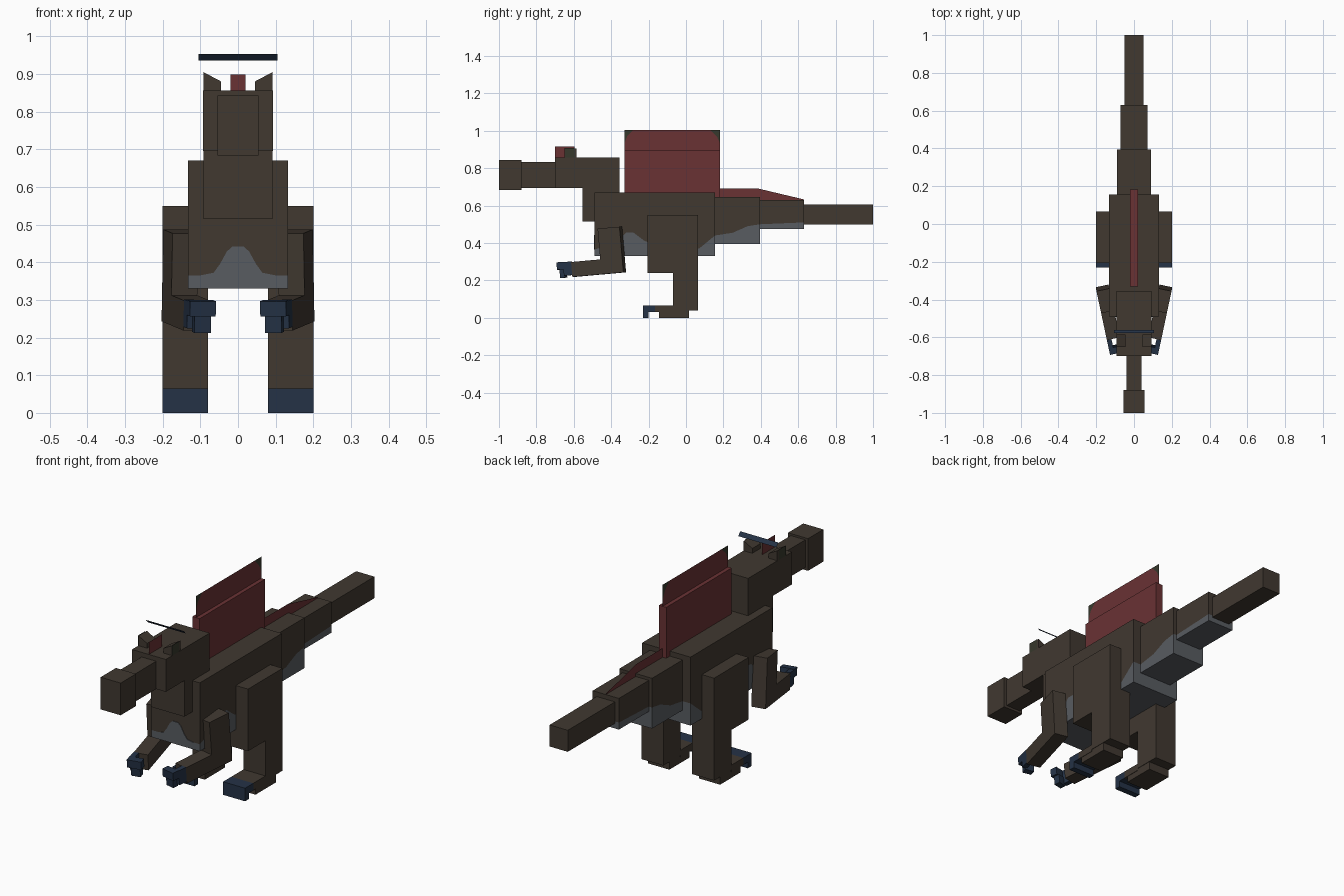
import bpy, math
from mathutils import Matrix

if "Cube" in bpy.data.objects:
    bpy.data.objects.remove(bpy.data.objects["Cube"])


def colour(name, rgb):
    m = bpy.data.materials.new(name)
    m.diffuse_color = (*rgb, 1)
    m.use_nodes = True
    m.node_tree.nodes["Principled BSDF"].inputs["Base Color"].default_value = m.diffuse_color
    return m


BROWN = colour("brown hide", (0.052, 0.040, 0.030))
GREY = colour("grey belly", (0.098, 0.107, 0.120))
RED = colour("red sail", (0.144, 0.032, 0.034))
NAVY = colour("navy claw", (0.018, 0.032, 0.061))
OLIVE = colour("dark olive", (0.037, 0.040, 0.025))


def make(name, verts, faces, mats, ids=None):
    me = bpy.data.meshes.new(name)
    me.from_pydata(verts, [], faces)
    for m in mats:
        me.materials.append(m)
    if ids:
        me.polygons.foreach_set("material_index", ids)
    me.update()
    ob = bpy.data.objects.new(name, me)
    bpy.context.collection.objects.link(ob)
    return ob


def prism(name, profile, y0, y1, mat):
    """Extrude an x-z profile along y."""
    n = len(profile)
    verts = [(x, y, z) for y in (y0, y1) for x, z in profile]
    faces = [tuple(range(n)), tuple(range(2 * n - 1, n - 1, -1))]
    faces += [(i, i + n, (i + 1) % n + n, (i + 1) % n) for i in range(n)]
    return make(name, verts, faces, [mat])


def box(name, x, y, z, mat):
    return prism(name, [(x[0], z[0]), (x[1], z[0]), (x[1], z[1]), (x[0], z[1])], *y, mat)


def side_sheet(name, pts, mat, x=0.0):
    return make(name, [(x, y, z) for y, z in pts], [tuple(range(len(pts)))], [mat])


def belly_box(name, hx, z0, z1, line):
    """Box with a grey lower band whose upper edge follows the (y, z) line."""
    verts, faces, ids = [], [], []
    for y, z in line:
        verts += [(s * hx, y, h) for s in (-1, 1) for h in (z0, z, z1)]

    def add(f, i):
        faces.append(f)
        ids.append(i)

    for c in range(len(line) - 1):
        a, b = 6 * c, 6 * c + 6
        for k, i in ((0, 1), (1, 0)):
            add((a + k, a + k + 1, b + k + 1, b + k), i)
            add((a + 3 + k, b + 3 + k, b + 4 + k, a + 4 + k), i)
        add((a, b, b + 3, a + 3), 1)
        add((a + 2, a + 5, b + 5, b + 2), 0)
    e = len(verts) - 6
    for k, i in ((0, 1), (1, 0)):
        add((k, k + 3, k + 4, k + 1), i)
        add((e + k, e + k + 1, e + k + 4, e + k + 3), i)
    make(name, verts, faces, [BROWN, GREY], ids)


# Trunk and tail with wavy belly colouring
belly_box("body", 0.133, 0.33, 0.67,
          [(-0.49, 0.365), (-0.44, 0.38), (-0.36, 0.42), (-0.32, 0.455), (-0.28, 0.455),
           (-0.22, 0.41), (-0.1, 0.37), (0.07, 0.37), (0.155, 0.44)])
belly_box("tail_base", 0.09, 0.395, 0.645, [(0.155, 0.44), (0.25, 0.455), (0.33, 0.49), (0.395, 0.50)])
belly_box("tail_middle", 0.072, 0.475, 0.63, [(0.395, 0.50), (0.63, 0.51)])
box("tail_tip", (-0.05, 0.05), (0.63, 1.0), (0.50, 0.607), BROWN)

# Grey chest hump
hump = [(0.1, 0.365), (0.065, 0.372), (0.048, 0.395), (0.03, 0.428), (0.015, 0.442)]
prism("chest_patch", hump + [(-x, z) for x, z in reversed(hump)], -0.493, -0.488, GREY)

# Neck and head
box("neck", (-0.092, 0.092), (-0.553, -0.355), (0.515, 0.853), BROWN)
box("head", (-0.093, 0.093), (-0.70, -0.355), (0.695, 0.856), BROWN)
box("snout", (-0.04, 0.04), (-0.88, -0.70), (0.695, 0.833), BROWN)
box("snout_tip", (-0.055, 0.055), (-1.0, -0.88), (0.683, 0.843), BROWN)
side_sheet("head_crest", [(-0.70, 0.85), (-0.595, 0.85), (-0.595, 0.917), (-0.70, 0.917)], RED)
make("head_strip", [(-0.105, -0.576, 0.953), (0.105, -0.576, 0.953),
                    (0.105, -0.56, 0.935), (-0.105, -0.56, 0.935)], [(0, 1, 2, 3)], [NAVY])

# Sail and tail fin
box("sail", (-0.02, 0.02), (-0.33, 0.183), (0.64, 0.898), RED)
side_sheet("sail_top", [(-0.33, 0.898), (0.183, 0.898), (0.183, 0.93), (0.165, 0.97), (0.13, 1.005),
                        (-0.28, 1.005), (-0.315, 0.97), (-0.33, 0.93)], RED)
side_sheet("sail_front_corner", [(-0.33, 0.93), (-0.315, 0.97), (-0.28, 1.005), (-0.33, 1.005)], OLIVE)
side_sheet("sail_back_corner", [(0.183, 0.93), (0.165, 0.97), (0.13, 1.005), (0.183, 1.005)], OLIVE)
side_sheet("tail_fin", [(0.155, 0.63), (0.63, 0.62), (0.63, 0.633), (0.39, 0.69), (0.155, 0.69)], RED)


def limbs(s, side):
    def part(name, x, y, z, mat):
        xs = sorted((s * x[0], s * x[1]))
        return box(side + "_" + name, xs, y, z, mat)

    # Brow horn
    horn = [(0.045, 0.85), (0.092, 0.85), (0.092, 0.905), (0.045, 0.88)]
    prism(side + "_brow_horn", [(s * x, z) for x, z in horn], -0.65, -0.585, BROWN)
    side_sheet(side + "_brow_plate", [(-0.65, 0.856), (-0.595, 0.856), (-0.595, 0.907), (-0.65, 0.907)],
               OLIVE, s * 0.0935)

    # Hind leg
    lx = (0.079, 0.2)
    part("thigh", lx, (-0.207, 0.065), (0.24, 0.549), BROWN)
    part("shin", lx, (-0.07, 0.065), (0.04, 0.24), BROWN)
    part("foot", lx, (-0.165, -0.07), (0.03, 0.065), BROWN)
    part("sole", (0.081, 0.198), (-0.145, 0.015), (0.0, 0.04), BROWN)
    part("toe", lx, (-0.23, -0.165), (0.03, 0.065), NAVY)
    part("toe_claw", lx, (-0.23, -0.2), (0.0, 0.03), NAVY)

    # Arm, angled inwards and tipped forward about the elbow
    place = (Matrix.Translation((s * 0.203, -0.335, 0.243))
             @ Matrix.Rotation(-s * math.radians(12), 4, 'Z')
             @ Matrix.Rotation(math.radians(5), 4, 'X'))
    for name, x, y, z, mat in (
            ("upper_arm", (-0.07, 0), (-0.12, 0), (0.08, 0.245), BROWN),
            ("forearm", (-0.07, 0), (-0.28, 0), (0, 0.08), BROWN),
            ("outer_finger", (-0.025, 0), (-0.325, -0.28), (0.01, 0.083), NAVY),
            ("finger_bar", (-0.07, 0), (-0.36, -0.325), (0.045, 0.085), NAVY),
            ("finger_claw", (-0.06, -0.015), (-0.35, -0.32), (0, 0.045), NAVY)):
        part(name, x, y, z, mat).data.transform(place)


limbs(1, "right")
limbs(-1, "left")

# Consistent outward normals on every solid
import bmesh
for ob in bpy.data.objects:
    bm = bmesh.new()
    bm.from_mesh(ob.data)
    if len(bm.faces) > 1:
        bmesh.ops.recalc_face_normals(bm, faces=bm.faces)
    bm.to_mesh(ob.data)
    bm.free()
